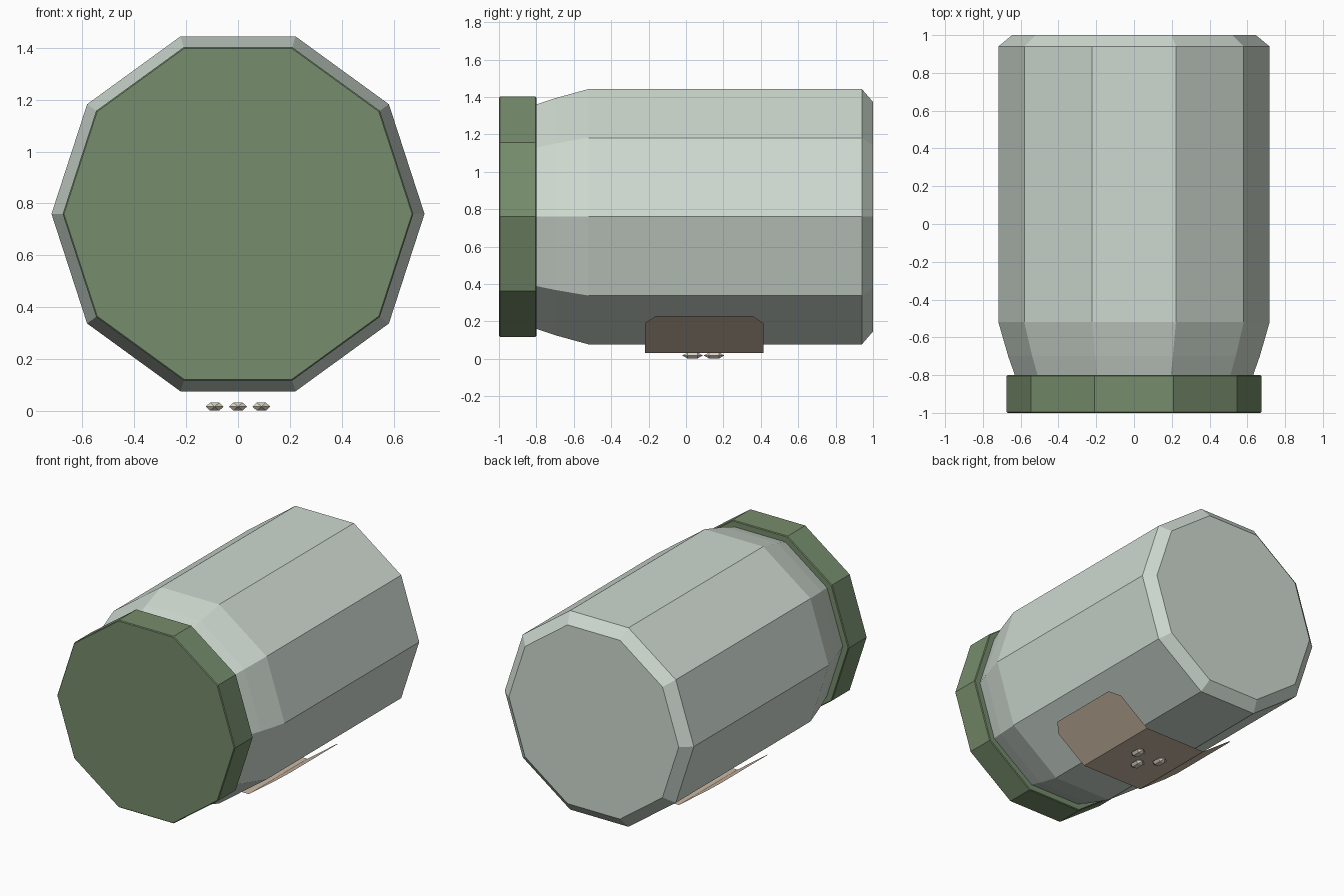
import bpy, bmesh, math
from mathutils import Matrix

cube = bpy.data.objects.get("Cube")
if cube:
    bpy.data.objects.remove(cube, do_unlink=True)

AXIS_Z = 0.76
SIDES = 10


def material(name, rgb):
    m = bpy.data.materials.new(name)
    m.use_nodes = True
    colour = (*rgb, 1)
    m.diffuse_color = colour
    m.node_tree.nodes["Principled BSDF"].inputs["Base Color"].default_value = colour
    return m


def finish(name, bm, mat, solid=True):
    if solid:
        bmesh.ops.recalc_face_normals(bm, faces=bm.faces)
    mesh = bpy.data.meshes.new(name)
    bm.to_mesh(mesh)
    bm.free()
    mesh.materials.append(mat)
    obj = bpy.data.objects.new(name, mesh)
    bpy.context.collection.objects.link(obj)
    return obj


def lathe(name, profile, mat):
    """Ten-sided capped solid around the y axis from (y, radius) pairs."""
    bm = bmesh.new()
    rings = []
    for y, r in profile:
        angles = [math.tau * i / SIDES for i in range(SIDES)]
        rings.append([bm.verts.new((r * math.cos(a), y, AXIS_Z + r * math.sin(a)))
                      for a in angles])
    for a, b in zip(rings, rings[1:]):
        for i in range(SIDES):
            j = (i + 1) % SIDES
            bm.faces.new((a[i], a[j], b[j], b[i]))
    bm.faces.new(rings[0])
    bm.faces.new(rings[-1])
    return finish(name, bm, mat)


glass = material("pale grey green", (0.62, 0.70, 0.63))
green = material("leaf green", (0.18, 0.262, 0.148))
tan = material("tan paper", (0.60, 0.49, 0.375))
cream = material("cream", (0.75, 0.69, 0.57))

# Jar lying on its side, and its lid
lathe("jar_body", [(-0.802, 0.63), (-0.7, 0.666), (-0.52, 0.718),
                   (0.94, 0.718), (1.0, 0.645)], glass)
lathe("jar_lid", [(-1.0, 0.67), (-0.995, 0.675), (-0.805, 0.675), (-0.8, 0.67)], green)

# Paper label: thin sheet wrapped under the jar, with clipped corners
bm = bmesh.new()
Y0, Y1, CLIP = -0.22, 0.415, 0.06
inner, low = 0.237, 0.03
clip_x, clip_z = 0.457, 0.19
edge_x, edge_z = 0.512, 0.23
bm.faces.new([bm.verts.new(p) for p in (
    (-inner, Y0, low), (-inner, Y1, low), (inner, Y1, low), (inner, Y0, low))])
for s in (1, -1):
    wing = [(s * inner, Y0, low), (s * inner, Y1, low), (s * clip_x, Y1, clip_z),
            (s * edge_x, Y1 - CLIP, edge_z), (s * edge_x, Y0 + CLIP, edge_z),
            (s * clip_x, Y0, clip_z)]
    if s < 0:
        wing.reverse()
    bm.faces.new([bm.verts.new(p) for p in wing])
bmesh.ops.remove_doubles(bm, verts=bm.verts, dist=0.0001)
finish("paper_label", bm, tan)

# Three little seeds on the label
for i, (x, y) in enumerate([(0, 0.035), (0.09, 0.15), (-0.09, 0.15)]):
    bm = bmesh.new()
    bmesh.ops.create_uvsphere(bm, u_segments=6, v_segments=3, radius=1)
    bm.transform(Matrix.Translation((x, y, 0.018))
                 @ Matrix.Diagonal((0.04, 0.055, 0.0208, 1))
                 @ Matrix.Rotation(math.pi / 2, 4, "X")
                 @ Matrix.Rotation(math.pi / 2, 4, "Z"))
    finish(f"seed_{i + 1}", bm, cream)
